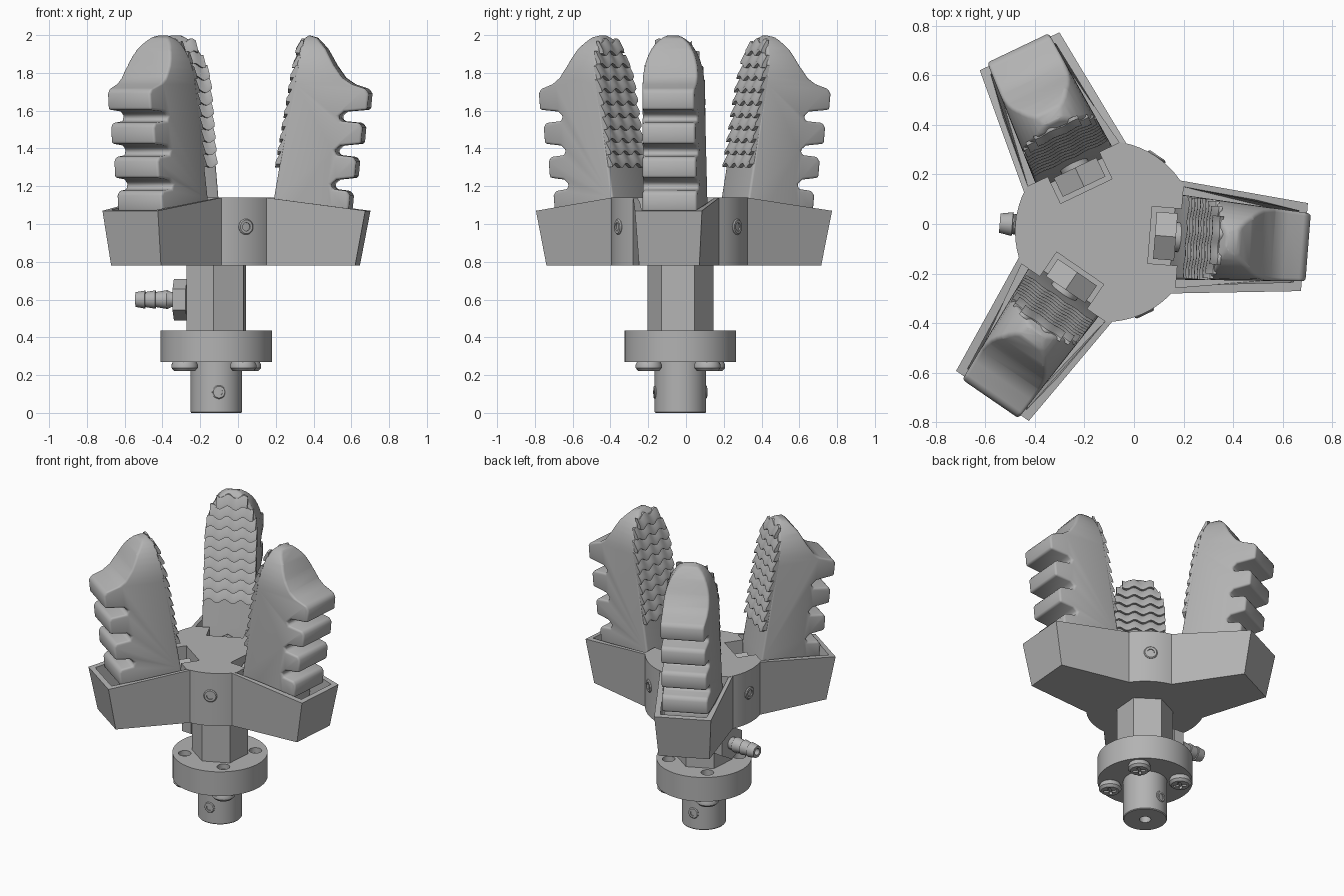
import bpy, bmesh, math
from mathutils import Matrix, Vector

if "Cube" in bpy.data.objects:
    bpy.data.objects.remove(bpy.data.objects["Cube"])

AXIS = Matrix.Translation((-0.115, -0.03, 0))
TWIST = -4.5

grey = bpy.data.materials.new("plain grey")
grey.use_nodes = True
grey.diffuse_color = (0.45, 0.45, 0.45, 1)
grey.node_tree.nodes["Principled BSDF"].inputs["Base Color"].default_value = (0.45, 0.45, 0.45, 1)


def turn(deg):
    return AXIS @ Matrix.Rotation(math.radians(deg), 4, 'Z')


def radial(deg, r, z):
    """Frame whose z axis points outward from the main axis."""
    return turn(deg) @ Matrix.Translation((r, 0, z)) @ Matrix.Rotation(math.pi / 2, 4, 'Y')


def finish(name, bm, matrix=None):
    bmesh.ops.remove_doubles(bm, verts=bm.verts, dist=1e-5)
    bmesh.ops.recalc_face_normals(bm, faces=bm.faces)
    me = bpy.data.meshes.new(name)
    bm.to_mesh(me)
    bm.free()
    if matrix:
        me.transform(matrix)
    me.materials.append(grey)
    ob = bpy.data.objects.new(name, me)
    bpy.context.collection.objects.link(ob)
    return ob


def smooth(ob, angle=35):
    bpy.ops.object.select_all(action='DESELECT')
    bpy.context.view_layer.objects.active = ob
    ob.select_set(True)
    bpy.ops.object.shade_smooth_by_angle(angle=math.radians(angle))


def lathe(name, pts, n, matrix, shade=True):
    """Closed (radius, height) profile turned round z."""
    bm = bmesh.new()
    rings = [[bm.verts.new((r * math.cos(2 * math.pi * i / n), r * math.sin(2 * math.pi * i / n), z))
              for i in range(n)] for r, z in pts]
    for a, b in zip(rings, rings[1:]):
        for i in range(n):
            j = (i + 1) % n
            bm.faces.new((a[i], a[j], b[j], b[i]))
    ob = finish(name, bm, matrix)
    if shade:
        smooth(ob)
    return ob


def rod(name, r, z0, z1, n, matrix, shade=True):
    return lathe(name, [(0, z0), (r, z0), (r, z1), (0, z1)], n, matrix, shade)


def loft(name, first, second, matrix=None):
    """Solid between two matching outlines."""
    bm = bmesh.new()
    a = [bm.verts.new(p) for p in first]
    b = [bm.verts.new(p) for p in second]
    bm.faces.new(a)
    bm.faces.new(b)
    for i in range(len(a)):
        j = (i + 1) % len(a)
        bm.faces.new((a[i], a[j], b[j], b[i]))
    return finish(name, bm, matrix)


def apply_all(ob):
    dg = bpy.context.evaluated_depsgraph_get()
    me = bpy.data.meshes.new_from_object(ob.evaluated_get(dg))
    ob.modifiers.clear()
    ob.data = me


def boolean(ob, tool, op='DIFFERENCE'):
    m = ob.modifiers.new("cut", 'BOOLEAN')
    m.operation, m.solver, m.object = op, 'EXACT', tool
    apply_all(ob)
    bpy.data.objects.remove(tool)


def section(u, half_top, half_low, low, top):
    return [(u[0], -half_low, low), (u[0], half_low, low), (u[1], half_top, top), (u[1], -half_top, top)]


# Hub with three open, tapered arms
hub = rod("hub_housing", 0.365, 0.78, 1.14, 64, turn(0), False)
ARMS = [TWIST + 120 * k for k in range(3)]
for a in ARMS:
    boolean(hub, loft("arm", section((0.28, 0.28), 0.229, 0.229, 0.78, 1.14),
                      section((0.75, 0.805), 0.178, 0.16, 0.78, 1.07), turn(a)), 'UNION')
for a in ARMS:
    boolean(hub, loft("pocket", section((0.30, 0.30), 0.204, 0.204, 0.82, 1.3),
                      section((0.73, 0.81), 0.153, 0.135, 0.82, 1.3), turn(a)))
    boolean(hub, loft("nut_pocket", section((0.18, 0.18), 0.115, 0.115, 0.86, 1.3),
                      section((0.34, 0.34), 0.115, 0.115, 0.86, 1.3), turn(a)))
smooth(hub, 25)

# Finger body: ribbed side profile trimmed by an arched front outline
profile = [(0.27, 0.85), (0.32, 1.14), (0.462, 1.97), (0.49, 2.0), (0.54, 1.985), (0.59, 1.925),
           (0.635, 1.84), (0.68, 1.775), (0.73, 1.74)]
for k in range(4):
    top, tip, root = 1.71 - 0.18 * k, 0.82 - 0.033 * k, 0.66 - 0.02 * k
    profile += [(tip - 0.015, top + 0.005), (tip, top - 0.02), (tip - 0.008, top - 0.105),
                (root + 0.03, top - 0.115), (root, top - 0.14), (root + 0.01, top - 0.165)]
profile += [(0.58, 0.85)]


def arch(u, half):
    pts = [(u, -half, 0.8), (u, half, 0.8)]
    for i in range(21):
        t = math.pi * i / 20
        pts.append((u, half * math.cos(t), 1.74 + 0.262 * math.sin(t)))
    return pts


finger = loft("finger_1", [(u, -0.3, z) for u, z in profile], [(u, 0.3, z) for u, z in profile])
boolean(finger, loft("outline", arch(0.2, 0.178), arch(0.9, 0.132)), 'INTERSECT')
bev = finger.modifiers.new("round", 'BEVEL')
bev.width, bev.segments, bev.limit_method = 0.013, 3, 'ANGLE'
bev.angle_limit, bev.use_clamp_overlap = math.radians(40), False
apply_all(finger)

# Wavy grip ridges on the inner face
bm = bmesh.new()
STEPS, PITCH = 28, 0.066
for row in range(10):
    z0 = 1.31 + PITCH * row
    rise = max(0.0, (z0 + 0.045 - 1.74) / 0.262)
    half = 0.163 * math.sqrt(max(0.05, 1 - rise * rise))
    strips = []
    for i in range(STEPS + 1):
        v = half * (2 * i / STEPS - 1)
        z = z0 + 0.012 * math.sin(2 * math.pi * v / 0.1)
        cross = []
        for dz, out in ((0, -0.01), (0, 0.024), (0.018, 0.024), (PITCH, 0.004), (PITCH, -0.01)):
            inner = 0.32 + 0.171 * (z + dz - 1.14)
            cross.append(bm.verts.new((inner - out, v, z + dz)))
        strips.append(cross)
    for a, b in zip(strips, strips[1:]):
        for i in range(5):
            j = (i + 1) % 5
            bm.faces.new((a[i], a[j], b[j], b[i]))
    bm.faces.new(strips[0])
    bm.faces.new(strips[-1])
tread = finish("grip_tread_1", bm)

for ob in (finger, tread):
    smooth(ob, 40)
    for k in (1, 2):
        twin = ob.copy()
        twin.data = ob.data.copy()
        twin.name = ob.name.replace("1", str(k + 1))
        bpy.context.collection.objects.link(twin)
        twin.data.transform(turn(ARMS[k]))
    ob.data.transform(turn(ARMS[0]))

# Finger nuts and hub side screws
SOCKET = [(0, -0.02), (0.022, -0.02), (0.022, 0.006), (0.036, 0.006), (0.042, 0), (0.042, -0.03), (0, -0.03)]
for k, a in enumerate(ARMS):
    rod(f"finger_nut_{k + 1}", 0.11, 0, 0.085, 6, radial(a, 0.2, 1.0), False)
    rod(f"finger_bolt_{k + 1}", 0.06, 0, 0.12, 24, radial(a, 0.26, 1.0))
    lathe(f"hub_screw_{k + 1}", SOCKET, 24, radial(a + 60, 0.366, 0.985))

# Hexagonal column
rod("hex_column", 0.175, 0.42, 0.8, 6, turn(TWIST + 30), False)

# Flange with four shallow holes on top and cross-head screws below
flange = rod("flange", 0.295, 0.27, 0.435, 64, turn(0), False)
for k in range(4):
    spot = turn(TWIST + 45 + 90 * k) @ Matrix.Translation((0.22, 0, 0))
    boolean(flange, rod("hole", 0.04, 0.40, 0.5, 24, spot, False))
    head = lathe(f"flange_screw_{k + 1}", [(0, 0.275), (0.06, 0.275), (0.07, 0.255), (0.07, 0.238),
                                           (0.056, 0.223), (0, 0.22)], 28, spot, False)
    for w, d in ((0.04, 0.009), (0.009, 0.04)):
        slot = [[(x * w, y * d, z) for x, y in ((-1, -1), (1, -1), (1, 1), (-1, 1))] for z in (0.2, 0.24)]
        boolean(head, loft("slot", slot[0], slot[1], spot))
    smooth(head, 30)
smooth(flange)

# Hollow shaft stub with two set screws
lathe("shaft_stub", [(0, 0.2), (0.036, 0.2), (0.036, 0), (0.132, 0), (0.136, 0.005), (0.136, 0.28), (0, 0.28)],
      48, turn(0))
for k, a in enumerate((-84, 96)):
    lathe(f"set_screw_{k + 1}", SOCKET, 24, radial(a, 0.136, 0.11) @ Matrix.Scale(0.85, 4))

# Hose fitting: hex nut and stepped hollow barb
side = radial(TWIST + 180, 0.14, 0.6)
rod("fitting_nut", 0.11, 0.015, 0.085, 6, side, False)
lathe("hose_barb", [(0, 0.0), (0.04, 0.0), (0.04, 0.1), (0.05, 0.12), (0.04, 0.18), (0.049, 0.182),
                    (0.04, 0.235), (0.048, 0.237), (0.039, 0.288), (0.022, 0.288), (0.022, 0.1), (0, 0.1)],
      28, side)
